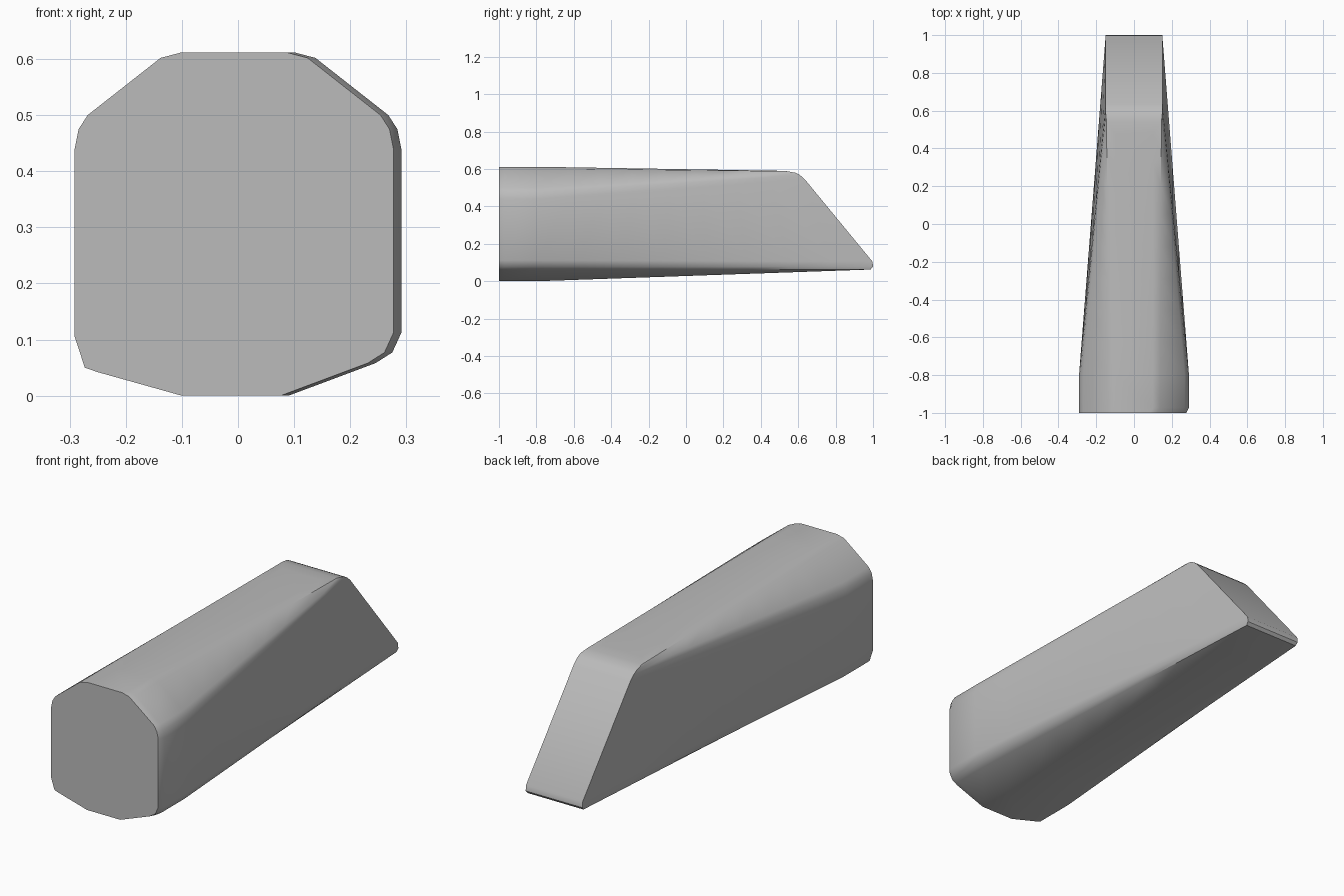
import bpy, bmesh, math
from mathutils import Vector

cube = bpy.data.objects.get("Cube")
if cube:
    bpy.data.objects.remove(cube, do_unlink=True)

grey = bpy.data.materials.new("plain grey")
grey.use_nodes = True
COLOUR = (0.5, 0.5, 0.5, 1)
grey.diffuse_color = COLOUR
grey.node_tree.nodes["Principled BSDF"].inputs["Base Color"].default_value = COLOUR

# Half outlines (x, z), bottom to top: the lower corner differs left to right
UPPER = [(0.291, 0.44), (0.284, 0.475), (0.268, 0.5), (0.138, 0.602), (0.10, 0.612)]
LOWER_LEFT = [(0.09, 0), (0.245, 0.058), (0.275, 0.077), (0.291, 0.112)]
LOWER_RIGHT = [(0.10, 0), (0.25, 0.042), (0.273, 0.05), (0.291, 0.105)]
# Sloping end (y, z), in the same order as the half outlines
SLOPE = [(0.97, 0.062), (0.988, 0.064), (1.0, 0.078), (0.997, 0.105),
         (0.635, 0.545), (0.61, 0.567), (0.585, 0.58), (0.54, 0.588), (0.48, 0.591)]
END_X = [0.135, 0.148, 0.15, 0.15, 0.15, 0.15, 0.15, 0.145, 0.10]
STEPS = 8


def half_rings(lower, side, chamfer):
    """Rings of one half, from the front face to the sloping end."""
    outline = lower + UPPER
    rings = []
    if chamfer:
        rings.append([Vector((x - chamfer, -1, z)) for x, z in outline])
    rings.append([Vector((x, -1 + chamfer * 2, z)) for x, z in outline])
    shoulder = [Vector((x, -0.8, z)) for x, z in outline]
    end = [Vector((x, y, z)) for x, (y, z) in zip(END_X, SLOPE)]
    for i in range(STEPS + 1):
        rings.append([a.lerp(b, i / STEPS) for a, b in zip(shoulder, end)])
    for ring in rings:
        for p in ring:
            p.x *= side
    return rings


bm = bmesh.new()
left = half_rings(LOWER_LEFT, 1, 0.014)
right = half_rings(LOWER_RIGHT, -1, 0)
right.insert(1, [p.lerp(q, 0.14) for p, q in zip(right[0], right[1])])

# Skin the long sides with closed rings
loops = []
for a, b in zip(left, right):
    loops.append([bm.verts.new(p) for p in a + b[::-1]])
count = len(loops[0])
for a, b in zip(loops, loops[1:]):
    for i in range(count):
        j = (i + 1) % count
        bm.faces.new((a[i], a[j], b[j], b[i]))

# Flat front face, and strips across the sloping end
bm.faces.new(loops[0])
last, half = loops[-1], count // 2
for i in range(half - 1):
    bm.faces.new((last[i], last[i + 1], last[count - 2 - i], last[count - 1 - i]))

bmesh.ops.recalc_face_normals(bm, faces=bm.faces)
mesh = bpy.data.meshes.new("tapered_block")
bm.to_mesh(mesh)
bm.free()
mesh.materials.append(grey)
block = bpy.data.objects.new("tapered_block", mesh)
bpy.context.collection.objects.link(block)

bpy.ops.object.select_all(action="DESELECT")
block.select_set(True)
bpy.context.view_layer.objects.active = block
bpy.ops.object.shade_smooth_by_angle(angle=math.radians(35))
